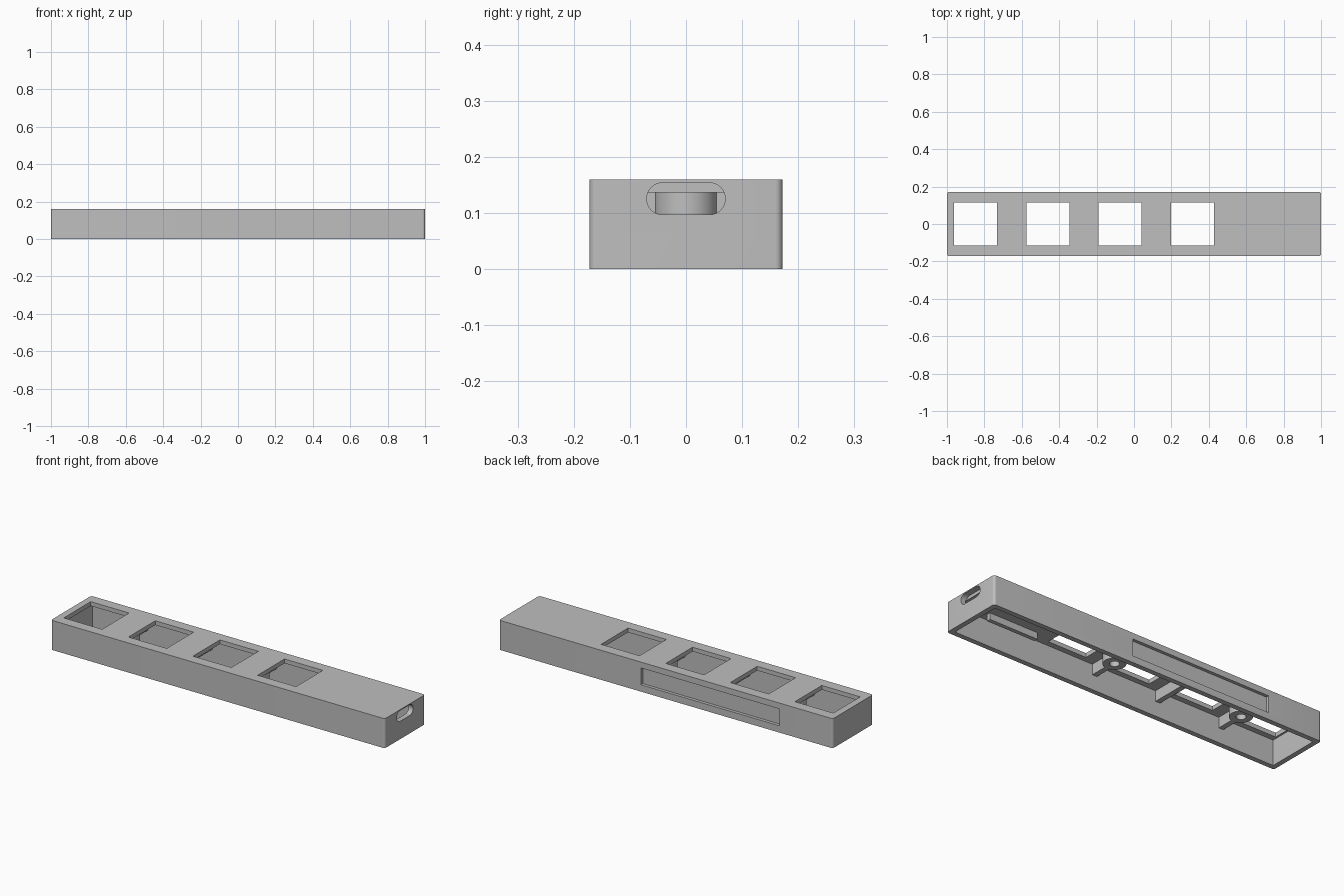
import bpy, bmesh, math

if "Cube" in bpy.data.objects:
    bpy.data.objects.remove(bpy.data.objects["Cube"], do_unlink=True)

grey = bpy.data.materials.new("matte_grey")
grey.use_nodes = True
COLOUR = (0.52, 0.52, 0.52, 1)
grey.diffuse_color = COLOUR
grey.node_tree.nodes["Principled BSDF"].inputs["Base Color"].default_value = COLOUR


def finish(name, bm):
    mesh = bpy.data.meshes.new(name)
    bm.to_mesh(mesh)
    bm.free()
    ob = bpy.data.objects.new(name, mesh)
    bpy.context.collection.objects.link(ob)
    mesh.materials.append(grey)
    return ob


def box(name, xs, ys, zs, radius=0.0, axis=2):
    """Box from ranges; edges running along the axis may be rounded."""
    bm = bmesh.new()
    bmesh.ops.create_cube(bm, size=1)
    for v in bm.verts:
        v.co = [(a + b) / 2 + c * (b - a) for (a, b), c in zip((xs, ys, zs), v.co)]
    if radius:
        edges = [e for e in bm.edges
                 if abs((e.verts[0].co - e.verts[1].co).normalized()[axis]) > 0.9]
        bmesh.ops.bevel(bm, geom=edges, offset=radius, segments=8,
                        profile=0.5, affect='EDGES')
    return finish(name, bm)


def cylinder(name, x, radius, z0, z1):
    bm = bmesh.new()
    bmesh.ops.create_cone(bm, cap_ends=True, segments=48, radius1=radius,
                          radius2=radius, depth=z1 - z0)
    bmesh.ops.translate(bm, verts=bm.verts, vec=(x, 0, (z0 + z1) / 2))
    return finish(name, bm)


def combine(target, other, operation='DIFFERENCE'):
    """Apply a boolean, then drop the helper object."""
    mod = target.modifiers.new("cut", 'BOOLEAN')
    mod.operation = operation
    mod.solver = 'EXACT'
    mod.object = other
    bpy.context.view_layer.update()
    graph = bpy.context.evaluated_depsgraph_get()
    mesh = bpy.data.meshes.new_from_object(target.evaluated_get(graph))
    target.modifiers.clear()
    target.data = mesh
    bpy.data.objects.remove(other, do_unlink=True)


W, H, WALL, CEIL = 0.172, 0.16, 0.027, 0.137
PITCH, FIRST, HOLE = 0.387, -0.848, 0.115
inner = W - WALL

# Case shell, open underneath
case = box("case_shell", (-1, 1), (-W, W), (0, H), 0.013)
combine(case, box("cavity", (-1 + WALL, 1 - WALL), (-inner, inner), (-0.1, CEIL)))

# Four square key openings
for i in range(4):
    x = FIRST + i * PITCH
    combine(case, box("key_cut", (x - HOLE, x + HOLE), (-HOLE, HOLE), (0.1, 0.2)))

# Rounded cable slot in the left end
combine(case, box("slot_cut", (1 - WALL - 0.004, 1.1), (-0.07, 0.07),
                  (0.097, 0.154), 0.0284, axis=0))

# Shallow label recess in the back wall
combine(case, box("recess_cut", (-0.68, 0.15), (W - 0.017, W + 0.1), (0.037, 0.128)))

# Cross ribs under the top; the outer two carry screw bosses
parts = [case]
for i in range(3):
    x = FIRST + (i + 0.5) * PITCH
    rib = box(f"cross_rib_{i + 1}", (x - 0.014, x + 0.014),
              (-inner - 0.003, inner + 0.003), (0.08, CEIL + 0.003))
    if i != 1:
        combine(rib, cylinder("boss", x, 0.056, 0.08, CEIL + 0.002), 'UNION')
        combine(rib, cylinder("screw_hole", x, 0.024, 0.0, CEIL + 0.001))
    parts.append(rib)

# Pair of rails holding the circuit board
for side, name in ((-1, "front"), (1, "back")):
    y = side * 0.095
    parts.append(box(f"{name}_board_rail", (0.52, 0.81), (y - 0.011, y + 0.011),
                     (0.102, CEIL + 0.003)))

bpy.ops.object.select_all(action='DESELECT')
for ob in parts:
    ob.select_set(True)
bpy.context.view_layer.objects.active = case
bpy.ops.object.shade_smooth_by_angle(angle=math.radians(30))
